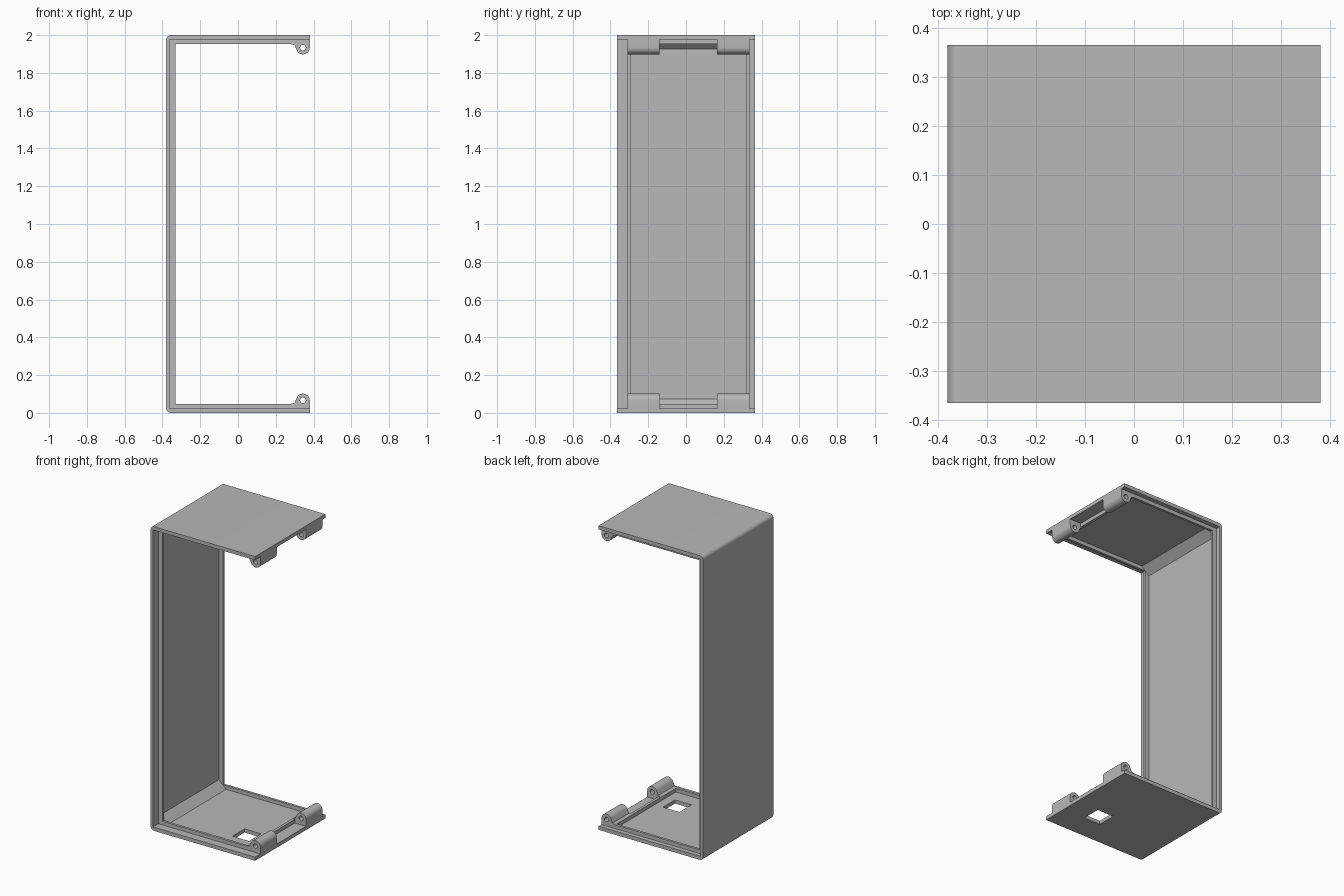
import bpy, bmesh, math

cube = bpy.data.objects.get("Cube")
if cube:
    bpy.data.objects.remove(cube, do_unlink=True)

grey = bpy.data.materials.new("plain_grey")
grey.use_nodes = True
grey.diffuse_color = (0.48, 0.48, 0.48, 1)
grey.node_tree.nodes["Principled BSDF"].inputs["Base Color"].default_value = (0.48, 0.48, 0.48, 1)

W, D, H = 0.38, 0.365, 2.0      # half width, half depth, height
WALL, FLOOR = 0.018, 0.024      # shell thickness
RIM = 0.048                     # height of the raised rim above the outside
FRONT, BACK = -0.31, 0.335      # outer faces of the rims
RIM_W = 0.016


def prism(name, pts, y0, y1):
    """Extrude an x-z profile along y."""
    bm = bmesh.new()
    face = bm.faces.new([bm.verts.new((x, y0, z)) for x, z in pts])
    new = bmesh.ops.extrude_face_region(bm, geom=[face])["geom"]
    verts = [v for v in new if isinstance(v, bmesh.types.BMVert)]
    bmesh.ops.translate(bm, verts=verts, vec=(0, y1 - y0, 0))
    bmesh.ops.recalc_face_normals(bm, faces=bm.faces)
    mesh = bpy.data.meshes.new(name)
    bm.to_mesh(mesh)
    bm.free()
    obj = bpy.data.objects.new(name, mesh)
    mesh.materials.append(grey)
    bpy.context.collection.objects.link(obj)
    return obj


def arc(cx, cz, r, start, end, steps=10):
    angles = [math.radians(start + (end - start) * i / steps) for i in range(steps + 1)]
    return [(cx + r * math.cos(a), cz + r * math.sin(a)) for a in angles]


def flip(pts):
    return [(x, H - z) for x, z in pts]


def mirrored_c(half):
    """Join a lower half profile with its upper mirror image."""
    return half + flip(half)[::-1]


def cut(obj, cutter):
    mod = obj.modifiers.new("cut", "BOOLEAN")
    mod.object = cutter
    mod.solver = "EXACT"
    cutter.hide_render = True
    cutter.hide_set(True)


def smooth(obj):
    bpy.ops.object.select_all(action="DESELECT")
    obj.select_set(True)
    bpy.context.view_layer.objects.active = obj
    bpy.ops.object.shade_smooth_by_angle(angle=math.radians(30))


# Bent outer shell with rounded corners, open on one side
R = 0.025
outer = [(W, 0)] + arc(-W + R, R, R, 270, 180)
inner = [(W, FLOOR), (-W + WALL, FLOOR)]
shell = prism("shell", mirrored_c(outer)
              + mirrored_c(inner)[::-1], -D, D)
smooth(shell)

# Square opening in the floor
cut(shell, prism("floor_opening_cutter",
                 [(0.1, -0.1), (0.22, -0.1), (0.22, 0.1), (0.1, 0.1)], -0.2, -0.075))

# Raised rims along the front and back edges
rim_out = [(0.3, FLOOR), (-W + WALL, FLOOR)]
rim_in = [(0.3, RIM), (-W + RIM, RIM)]
for name, y0 in (("front_rim", FRONT), ("back_rim", BACK - RIM_W)):
    prism(name, mirrored_c(rim_out)
          + mirrored_c(rim_in)[::-1], y0, y0 + RIM_W)

# Hinge profile: a rounded lug with a slope down to the floor
CX, CZ, LUG = W - 0.036, 0.066, 0.036
lug = [(W, FLOOR)] + arc(CX, CZ, LUG, 0, 150, 16) + [(0.3, 0.054), (0.28, RIM), (0.28, FLOOR)]
pin = arc(CX, CZ, 0.015, 0, 345, 23)
corner = [(-W + WALL, FLOOR), (-W + 0.07, FLOOR), (-W + WALL, 0.074)]
bar = [(0.28, FLOOR), (0.298, FLOOR), (0.298, RIM), (0.28, RIM)]

for level, place in (("lower", list), ("upper", flip)):
    # Sloped inside corner and end bar between the rims
    prism(level + "_corner_fillet", place(corner), FRONT + RIM_W, BACK - RIM_W)
    prism(level + "_end_bar", place(bar), -0.14, 0.165)
    # Pair of hinge lugs with a pin hole
    hole = prism(level + "_pin_cutter", place(pin), -D, D)
    for side, y0, y1 in (("front", FRONT, -0.14), ("back", 0.165, BACK)):
        hinge = prism(f"{level}_{side}_hinge", place(lug), y0, y1)
        cut(hinge, hole)
        smooth(hinge)
